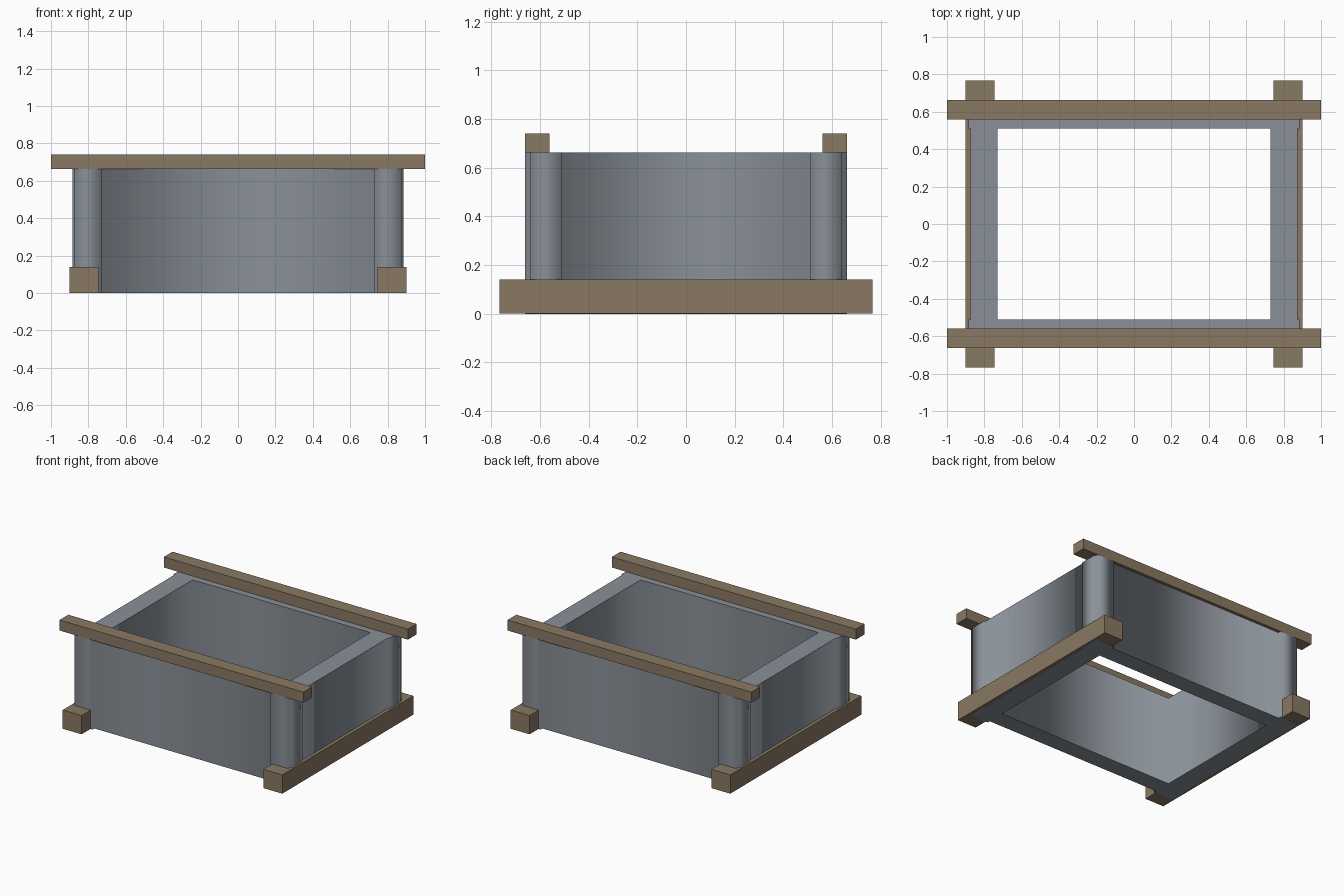
import bpy

if "Cube" in bpy.data.objects:
    bpy.data.objects.remove(bpy.data.objects["Cube"])

def material(name, color):
    m = bpy.data.materials.new(name)
    m.diffuse_color = (*color, 1)
    m.use_nodes = True
    m.node_tree.nodes["Principled BSDF"].inputs["Base Color"].default_value = m.diffuse_color
    return m

wood = material("brown_wood", (0.255, 0.19, 0.123))
stone = material("blue_grey", (0.25, 0.279, 0.313))

def beam(name, lo, hi):
    """Box between two opposite corners."""
    bpy.ops.mesh.primitive_cube_add(size=1, location=[(a + b) / 2 for a, b in zip(lo, hi)])
    ob = bpy.context.object
    ob.name = name
    ob.scale = [b - a for a, b in zip(lo, hi)]
    bpy.ops.object.transform_apply(location=False, rotation=False, scale=True)
    ob.data.materials.append(wood)

# Walls: a ring outline with raised corner posts, extruded upwards
H = 0.662
quarter = [(0.875, 0.51), (0.885, 0.51), (0.885, 0.64), (0.875, 0.64),
           (0.875, 0.662), (0.73, 0.662), (0.73, 0.64)]
outer = []
for sx, sy in ((1, 1), (-1, 1), (-1, -1), (1, -1)):
    pts = [(x * sx, y * sy) for x, y in quarter]
    outer += pts if sx * sy > 0 else pts[::-1]
inner = [(0.73, 0.51), (-0.73, 0.51), (-0.73, -0.51), (0.73, -0.51)]

curve = bpy.data.curves.new("box_walls", 'CURVE')
curve.dimensions = '2D'
curve.fill_mode = 'BOTH'
curve.extrude = H / 2
for ring in (outer, inner):
    sp = curve.splines.new('POLY')
    sp.points.add(len(ring) - 1)
    for p, (x, y) in zip(sp.points, ring):
        p.co = (x, y, 0, 1)
    sp.use_cyclic_u = True
curve.materials.append(stone)
walls = bpy.data.objects.new("box_walls", curve)
walls.location.z = H / 2
bpy.context.collection.objects.link(walls)
bpy.context.view_layer.objects.active = walls
walls.select_set(True)
bpy.ops.object.convert(target='MESH')

# Runners under the sides, rails across the top
for s, side in ((-1, "left"), (1, "right")):
    x = sorted((s * 0.745, s * 0.9))
    beam(side + "_runner", (x[0], -0.767, 0.001), (x[1], 0.767, 0.14))
for s, side in ((-1, "front"), (1, "back")):
    y = sorted((s * 0.56, s * 0.662))
    beam(side + "_top_rail", (-1, y[0], H), (1, y[1], 0.74))
